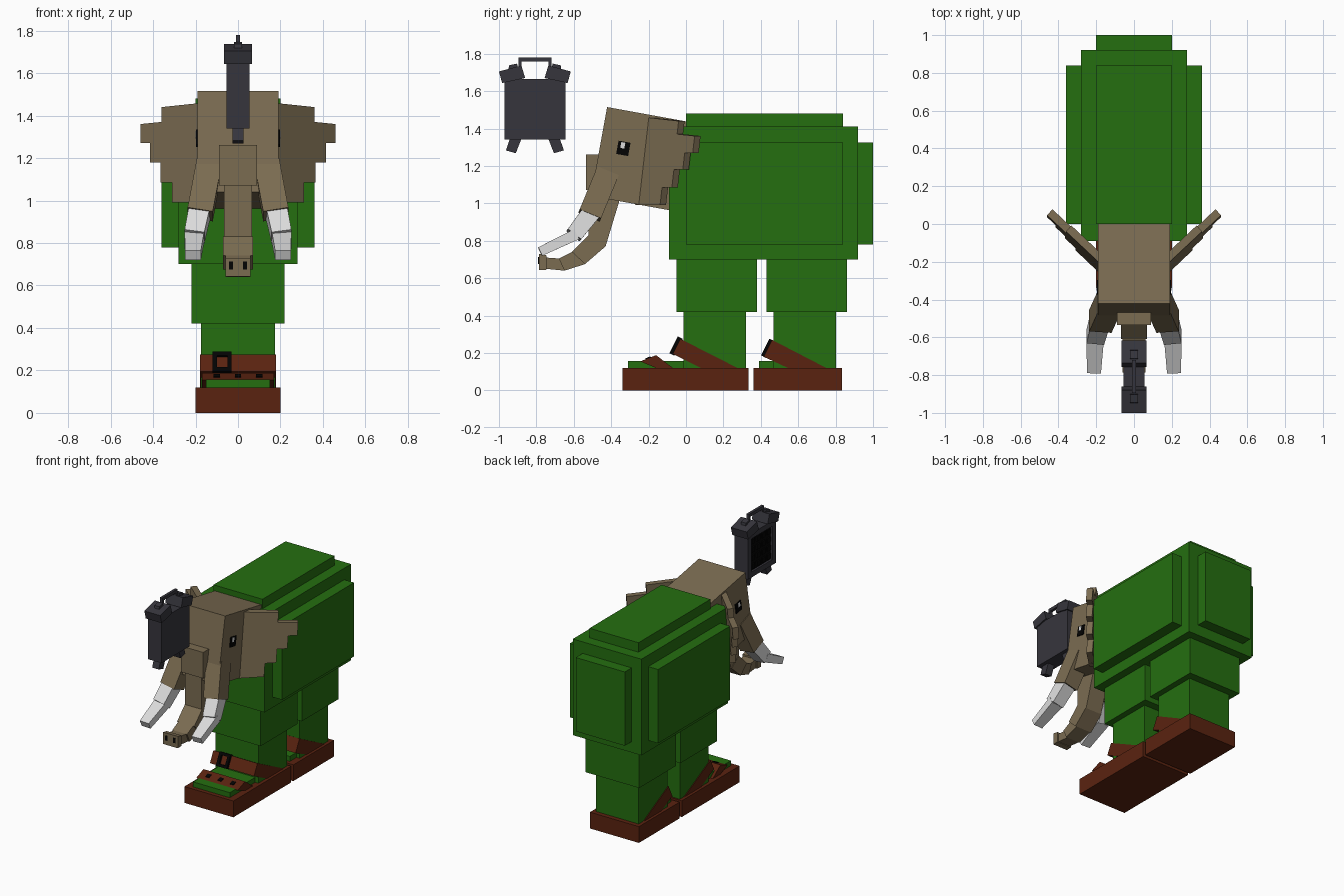
import bpy, bmesh, math
from mathutils import Vector, Matrix


def material(name, r, g, b):
    m = bpy.data.materials.new(name)
    m.diffuse_color = (r, g, b, 1)
    return m


GREEN = material("green", 0.018, 0.156, 0.005)
TAN = material("grey brown", 0.198, 0.150, 0.083)
LEATHER = material("red brown", 0.102, 0.0165, 0.005)
STEEL = material("dark grey", 0.037, 0.036, 0.046)
BLACK = material("black", 0.001, 0.001, 0.001)
IVORY = material("ivory", 0.72, 0.72, 0.72)


def bridge(name, ring_a, ring_b, mat):
    """Closed solid between two rings of equal length."""
    bm = bmesh.new()
    a = [bm.verts.new(p) for p in ring_a]
    b = [bm.verts.new(p) for p in ring_b]
    n = len(a)
    bm.faces.new(a)
    bm.faces.new(b)
    for i in range(n):
        j = (i + 1) % n
        bm.faces.new((a[i], a[j], b[j], b[i]))
    bmesh.ops.recalc_face_normals(bm, faces=bm.faces)
    me = bpy.data.meshes.new(name)
    bm.to_mesh(me)
    bm.free()
    me.materials.append(mat)
    ob = bpy.data.objects.new(name, me)
    bpy.context.collection.objects.link(ob)
    return ob


def prism(name, mat, x0, x1, yz):
    """Side profile extruded along x."""
    return bridge(name, [(x0, y, z) for y, z in yz], [(x1, y, z) for y, z in yz], mat)


def box(name, mat, x0, x1, y0, y1, z0, z1):
    return prism(name, mat, x0, x1, [(y0, z0), (y1, z0), (y1, z1), (y0, z1)])


def tilted(name, mat, x0, x1, cy, cz, ly, lz, deg):
    """Box rotated about x, given its side-view centre and size."""
    r = Matrix.Rotation(math.radians(deg), 2)
    pts = [r @ Vector((sy * ly / 2, sz * lz / 2))
           for sy, sz in ((-1, -1), (1, -1), (1, 1), (-1, 1))]
    return prism(name, mat, x0, x1, [(cy + p.x, cz + p.y) for p in pts])


def frustum(name, mat, p0, p1, s0, s1):
    """Four-sided tapered bar; s0 and s1 are half sizes at the ends."""
    p0, p1 = Vector(p0), Vector(p1)
    d = (p1 - p0).normalized()
    u = Vector((1, 0, 0))
    u = (u - d * u.dot(d)).normalized()
    v = d.cross(u)
    corners = ((-1, -1), (1, -1), (1, 1), (-1, 1))
    rings = [[p + u * a * s[0] + v * b * s[1] for a, b in corners]
             for p, s in ((p0, s0), (p1, s1))]
    return bridge(name, rings[0], rings[1], mat)


# body: core with raised panels on every side
box("body_core", GREEN, -0.28, 0.28, -0.09, 0.92, 0.70, 1.41)
box("body_top_panel", GREEN, -0.20, 0.20, 0.0, 0.84, 1.38, 1.48)
box("body_side_panels", GREEN, -0.36, 0.36, 0.0, 0.84, 0.78, 1.325)
box("body_back_panel", GREEN, -0.20, 0.20, 0.85, 1.0, 0.78, 1.325)

# legs
for tag, y in (("front", 0.0), ("rear", 0.48)):
    box(tag + "_upper_leg", GREEN, -0.22, 0.22, y - 0.05, y + 0.38, 0.42, 0.72)
    box(tag + "_lower_leg", GREEN, -0.175, 0.175, y - 0.013, y + 0.322, 0.10, 0.43)

# sandals
box("front_sole", LEATHER, -0.20, 0.20, -0.34, 0.335, 0, 0.12)
box("rear_sole", LEATHER, -0.20, 0.20, 0.36, 0.835, 0, 0.12)
box("front_toes", GREEN, -0.15, 0.15, -0.31, 0.0, 0.11, 0.157)
box("rear_toes", GREEN, -0.15, 0.15, 0.39, 0.48, 0.11, 0.157)
prism("front_ankle_strap", LEATHER, -0.18, 0.18,
      [(-0.03, 0.275), (0.275, 0.12), (0.08, 0.12), (-0.07, 0.195)])
prism("rear_ankle_strap", LEATHER, -0.18, 0.18,
      [(0.46, 0.27), (0.75, 0.12), (0.545, 0.12), (0.415, 0.18)])
prism("toe_strap", LEATHER, -0.17, 0.17,
      [(-0.245, 0.155), (-0.16, 0.188), (-0.07, 0.12), (-0.16, 0.12)])
for x in (-0.1, 0.0, 0.1):
    tilted("strap_hole", BLACK, x - 0.015, x + 0.015, -0.202, 0.173, 0.03, 0.008, 21)

# buckles: frame of four bars, leather showing in the middle
for tag, cy, cz in (("front", -0.053, 0.237), ("rear", 0.437, 0.225)):
    for x0, x1 in ((-0.12, -0.10), (-0.05, -0.03)):
        tilted(tag + "_buckle_side", BLACK, x0, x1, cy, cz, 0.03, 0.10, -27)
    for s in (-0.04, 0.04):
        a = math.radians(27)
        tilted(tag + "_buckle_bar", BLACK, -0.10, -0.05,
               cy + s * math.sin(a), cz + s * math.cos(a), 0.03, 0.02, -27)

# head
tilted("head", TAN, -0.19, 0.19, -0.25, 1.238, 0.437, 0.483, -10.3)

# trunk: block at the top, then a bent chain of segments
box("trunk_root", TAN, -0.09, 0.09, -0.535, -0.40, 1.07, 1.262)
rear = [(-0.33, 1.10), (-0.43, 0.77), (-0.54, 0.675), (-0.65, 0.64), (-0.748, 0.65)]
fore = [(-0.52, 1.10), (-0.52, 0.83), (-0.61, 0.74), (-0.68, 0.705), (-0.748, 0.71)]
for i, hw in enumerate((0.067, 0.07, 0.06, 0.05)):
    prism("trunk_segment", TAN, -hw, hw, [rear[i], rear[i + 1], fore[i + 1], fore[i]])
prism("trunk_tip", TAN, -0.06, 0.06,
      [(-0.745, 0.645), (-0.745, 0.722), (-0.787, 0.73), (-0.787, 0.643)])
for x in (-0.033, 0.033):
    box("nostril", BLACK, x - 0.009, x + 0.009, -0.79, -0.783, 0.675, 0.712)

# ear outline (x, z), stepped like stairs
EAR = [(0.17, 1.46), (0.36, 1.44), (0.36, 1.37), (0.46, 1.36), (0.46, 1.27),
       (0.415, 1.27), (0.415, 1.18), (0.365, 1.18), (0.365, 1.085), (0.31, 1.085),
       (0.31, 0.99), (0.17, 0.99)]

# paired head parts
for side, s in (("left", -1), ("right", 1)):
    front = [(x, -0.20 + 0.95 * (x - 0.19) + 0.115 * (z - 1.45), z) for x, z in EAR]
    bridge(side + "_ear", [(s * x, y, z) for x, y, z in front],
           [(s * (x - 0.028), y + 0.032, z) for x, y, z in front], TAN)

    tilted(side + "_eye", BLACK, s * 0.185, s * 0.197, -0.335, 1.294, 0.065, 0.072, -10.3)
    tilted(side + "_eye_glint", IVORY, s * 0.19, s * 0.199, -0.338, 1.31, 0.022, 0.032, -10.3)

    frustum(side + "_tusk_socket", TAN, (s * 0.135, -0.42, 1.165), (s * 0.178, -0.515, 0.935),
            (0.06, 0.062), (0.06, 0.062))
    frustum(side + "_tusk_base", IVORY, (s * 0.178, -0.50, 0.96), (s * 0.205, -0.60, 0.83),
            (0.05, 0.05), (0.047, 0.045))
    frustum(side + "_tusk_tip", IVORY, (s * 0.205, -0.585, 0.835), (s * 0.212, -0.78, 0.742),
            (0.047, 0.03), (0.037, 0.025))

# floating box with a handle; its left face is an open grille
CY = -0.808
box("case_body", STEEL, -0.035, 0.055, -0.97, -0.645, 1.34, 1.665)
box("case_frame_bottom", STEEL, -0.055, -0.03, -0.97, -0.645, 1.34, 1.38)
box("case_frame_top", STEEL, -0.055, -0.03, -0.97, -0.645, 1.625, 1.665)
box("case_frame_front", STEEL, -0.055, -0.03, -0.97, -0.93, 1.38, 1.625)
box("case_frame_back", STEEL, -0.055, -0.03, -0.685, -0.645, 1.38, 1.625)
box("case_grille", BLACK, -0.04, -0.034, -0.93, -0.685, 1.38, 1.625)
for i in range(4):
    for j in range(4):
        y, z = -0.90 + i * 0.061, 1.411 + j * 0.061
        box("grille_stud", BLACK, -0.05, -0.038, y - 0.018, y + 0.018, z - 0.018, z + 0.018)
for s in (-1, 1):
    def along(pts):
        return [(CY + s * y, z) for y, z in pts]
    prism("case_shoulder", STEEL, -0.065, 0.065,
          along([(0.192, 1.705), (0.072, 1.737), (0.052, 1.67), (0.175, 1.643)]))
    prism("case_knob", STEEL, -0.02, 0.02,
          along([(0.142, 1.71), (0.138, 1.738), (0.095, 1.747), (0.09, 1.72)]))
    prism("case_foot", STEEL, -0.027, 0.027,
          along([(0.132, 1.35), (0.07, 1.35), (0.102, 1.268), (0.155, 1.283)]))
    prism("handle_post", STEEL, -0.01, 0.01,
          along([(0.088, 1.70), (0.072, 1.70), (0.072, 1.765), (0.088, 1.765)]))
box("handle_bar", STEEL, -0.01, 0.01, CY - 0.088, CY + 0.088, 1.757, 1.78)
